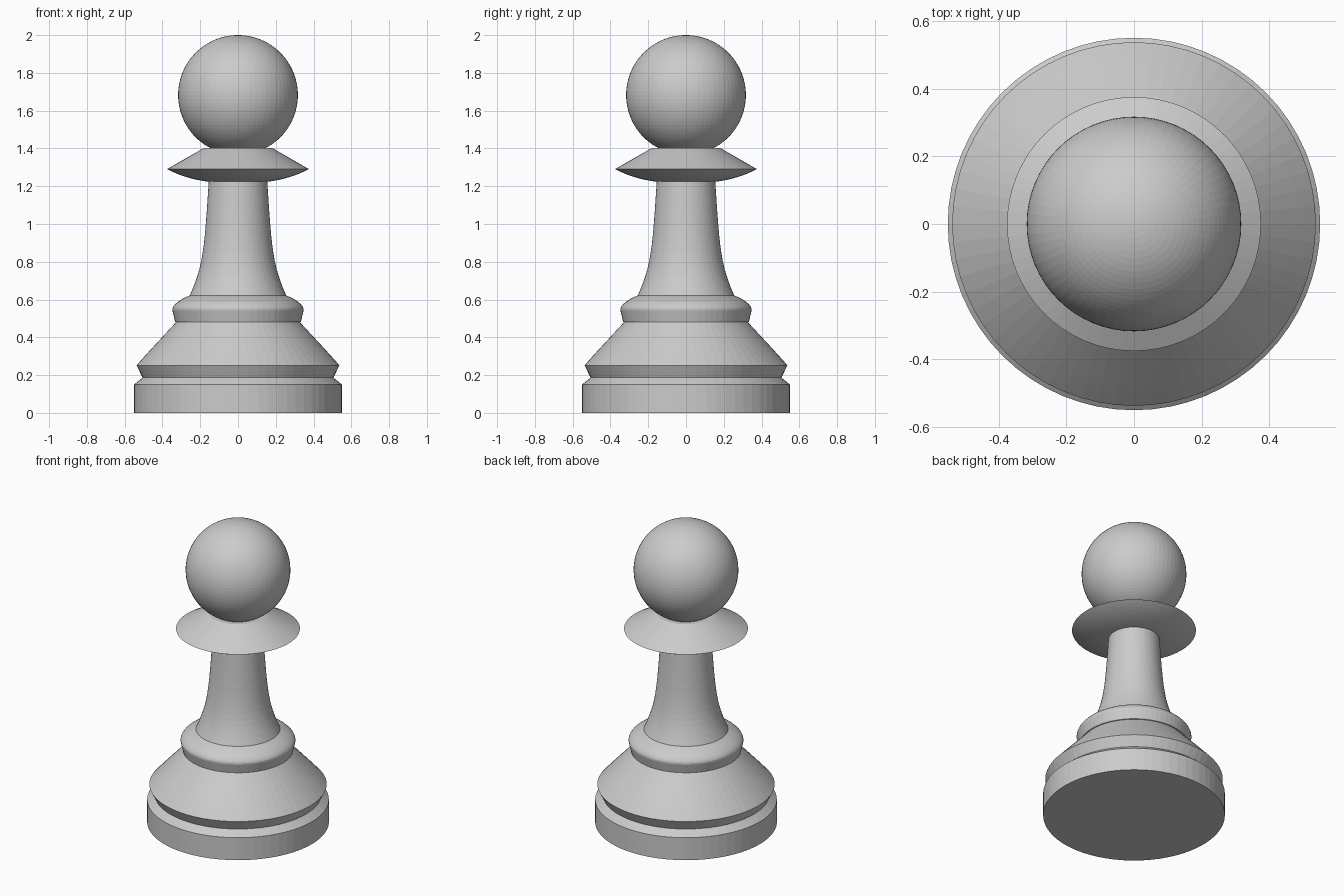
import bpy, bmesh, math
from mathutils import Vector
from mathutils.geometry import interpolate_bezier

if "Cube" in bpy.data.objects:
    bpy.data.objects.remove(bpy.data.objects["Cube"])

SIDES = 64


def finish(bm, name):
    mesh = bpy.data.meshes.new(name)
    bm.to_mesh(mesh)
    bm.free()
    obj = bpy.data.objects.new(name, mesh)
    bpy.context.collection.objects.link(obj)
    return obj


def curve(a, b, c, d, steps=8):
    """Bezier profile section as (radius, height) points."""
    pts = interpolate_bezier(*[Vector((r, 0, z)) for r, z in (a, b, c, d)], steps + 1)
    return [(p.x, p.z) for p in pts]


def lathe(name, profile):
    """Spin a (radius, height) profile around z."""
    bm = bmesh.new()
    verts = [bm.verts.new((r, 0, z)) for r, z in profile]
    edges = [bm.edges.new(pair) for pair in zip(verts, verts[1:])]
    bmesh.ops.spin(bm, geom=verts + edges, cent=(0, 0, 0), axis=(0, 0, 1),
                   angle=math.tau, steps=SIDES)
    bmesh.ops.remove_doubles(bm, verts=bm.verts, dist=1e-4)
    bmesh.ops.recalc_face_normals(bm, faces=bm.faces)
    return finish(bm, name)


# Profile sections, bottom to top
foot = [(0, 0), (0.55, 0), (0.55, 0.15), (0.505, 0.187)]
skirt = curve((0.537, 0.252), (0.47, 0.328), (0.40, 0.402), (0.328, 0.48))
ring = [(0.333, 0.482)] + curve((0.347, 0.541), (0.355, 0.57), (0.30, 0.605), (0.255, 0.622))
stem = curve((0.255, 0.622), (0.185, 0.78), (0.178, 0.86), (0.155, 1.225), 12)[1:]
collar = curve((0.165, 1.225), (0.24, 1.235), (0.31, 1.256), (0.375, 1.291)) + [(0.18, 1.403), (0, 1.403)]

lathe("turned_body", foot + skirt + ring + stem + collar)

# Ball head
bm = bmesh.new()
bmesh.ops.create_uvsphere(bm, u_segments=SIDES, v_segments=48, radius=0.317)
bmesh.ops.translate(bm, verts=bm.verts, vec=(0, 0, 1.683))
finish(bm, "ball_head")
